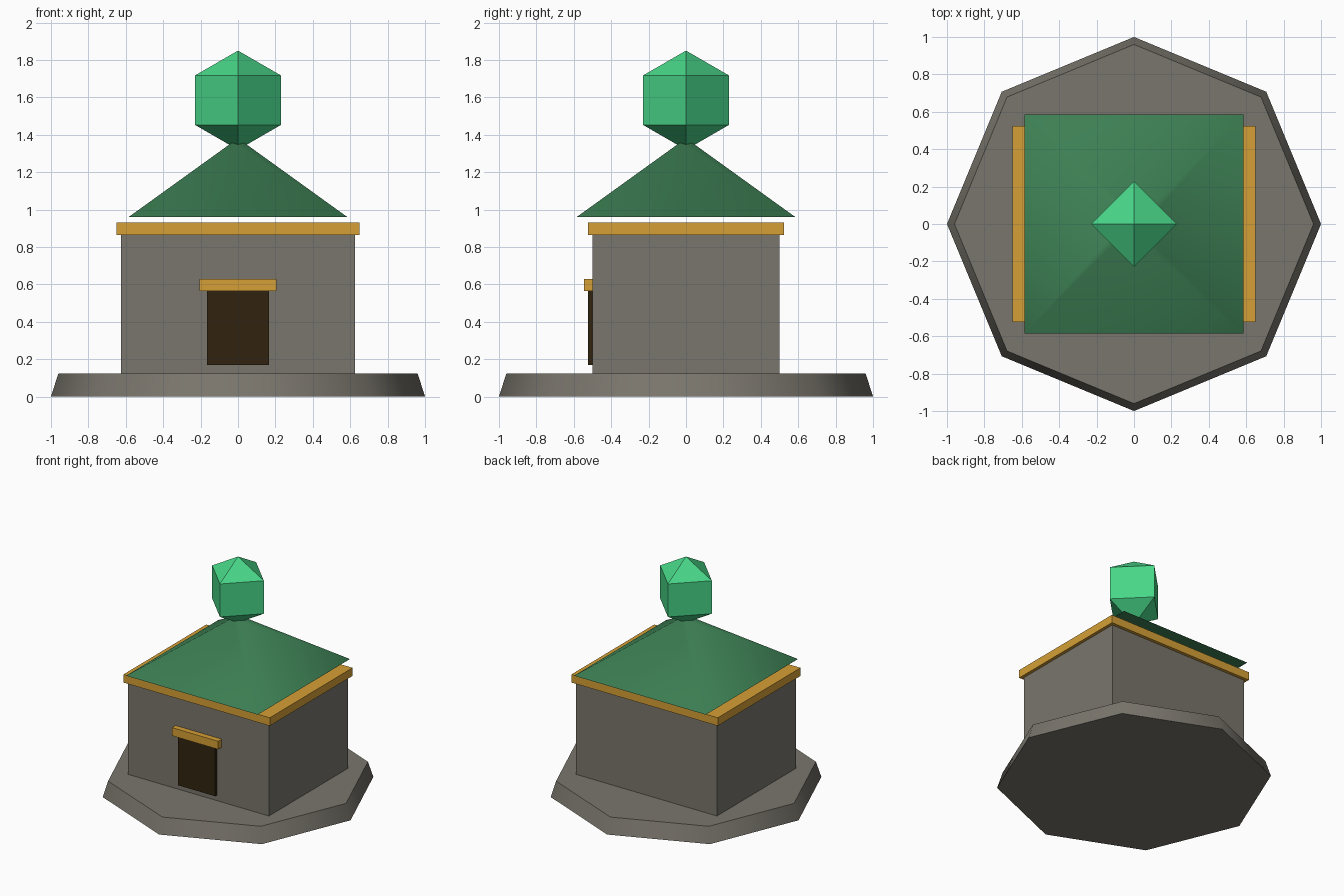
import bpy
import math

cube = bpy.data.objects.get("Cube")
if cube:
    bpy.data.objects.remove(cube, do_unlink=True)


def linear(c):
    c /= 255
    return c / 12.92 if c <= 0.04045 else ((c + 0.055) / 1.055) ** 2.4


def material(name, r, g, b):
    colour = (linear(r), linear(g), linear(b), 1)
    mat = bpy.data.materials.new(name)
    mat.use_nodes = True
    mat.diffuse_color = colour
    bsdf = next(n for n in mat.node_tree.nodes if n.type == "BSDF_PRINCIPLED")
    bsdf.inputs["Base Color"].default_value = colour
    bsdf.inputs["Roughness"].default_value = 0.85
    return mat


stone = material("grey stone", 122, 118, 109)
gold = material("gold trim", 214, 160, 54)
wood = material("dark wood", 49, 36, 16)
tile = material("roof green", 61, 128, 84)
gem = material("crystal green", 72, 214, 136)


def finish(name, mat):
    obj = bpy.context.object
    obj.name = obj.data.name = name
    obj.data.materials.append(mat)
    return obj


def box(name, mat, half_x, y0, y1, z0, z1):
    """Box centred on x, between two depths and two heights."""
    bpy.ops.mesh.primitive_cube_add(size=1, location=(0, (y0 + y1) / 2, (z0 + z1) / 2))
    obj = finish(name, mat)
    obj.scale = (2 * half_x, y1 - y0, z1 - z0)
    bpy.ops.object.transform_apply(location=False, rotation=False, scale=True)
    return obj


def frustum(name, mat, sides, r0, r1, z0, z1, turn=0.0):
    """Tapered prism; corners lie on the axes unless turned."""
    bpy.ops.mesh.primitive_cone_add(vertices=sides, radius1=r0, radius2=r1, depth=z1 - z0,
                                    location=(0, 0, (z0 + z1) / 2), rotation=(0, 0, turn))
    return finish(name, mat)


# Octagonal plinth
frustum("plinth", stone, 8, 1.0, 0.96, 0, 0.125)
bpy.ops.object.shade_smooth_by_angle(angle=math.radians(60))

# Building body and cornice
box("walls", stone, 0.625, -0.5, 0.5, 0.125, 0.88)
box("cornice", gold, 0.65, -0.525, 0.525, 0.865, 0.93)

# Doorway
box("door", wood, 0.165, -0.525, -0.49, 0.17, 0.57)
box("door_lintel", gold, 0.205, -0.545, -0.49, 0.565, 0.63)

# Hipped roof floating just above the cornice
frustum("roof", tile, 4, 0.585 * math.sqrt(2), 0.042, 0.96, 1.36, math.pi / 4)
bpy.ops.object.shade_smooth_by_angle(angle=math.radians(60))

# Octahedral crystal: the middle ring of a four-sided, two-ring sphere
bpy.ops.mesh.primitive_uv_sphere_add(segments=4, ring_count=2, radius=0.265, location=(0, 0, 1.585))
finish("crystal", gem)
bpy.ops.object.shade_flat()
